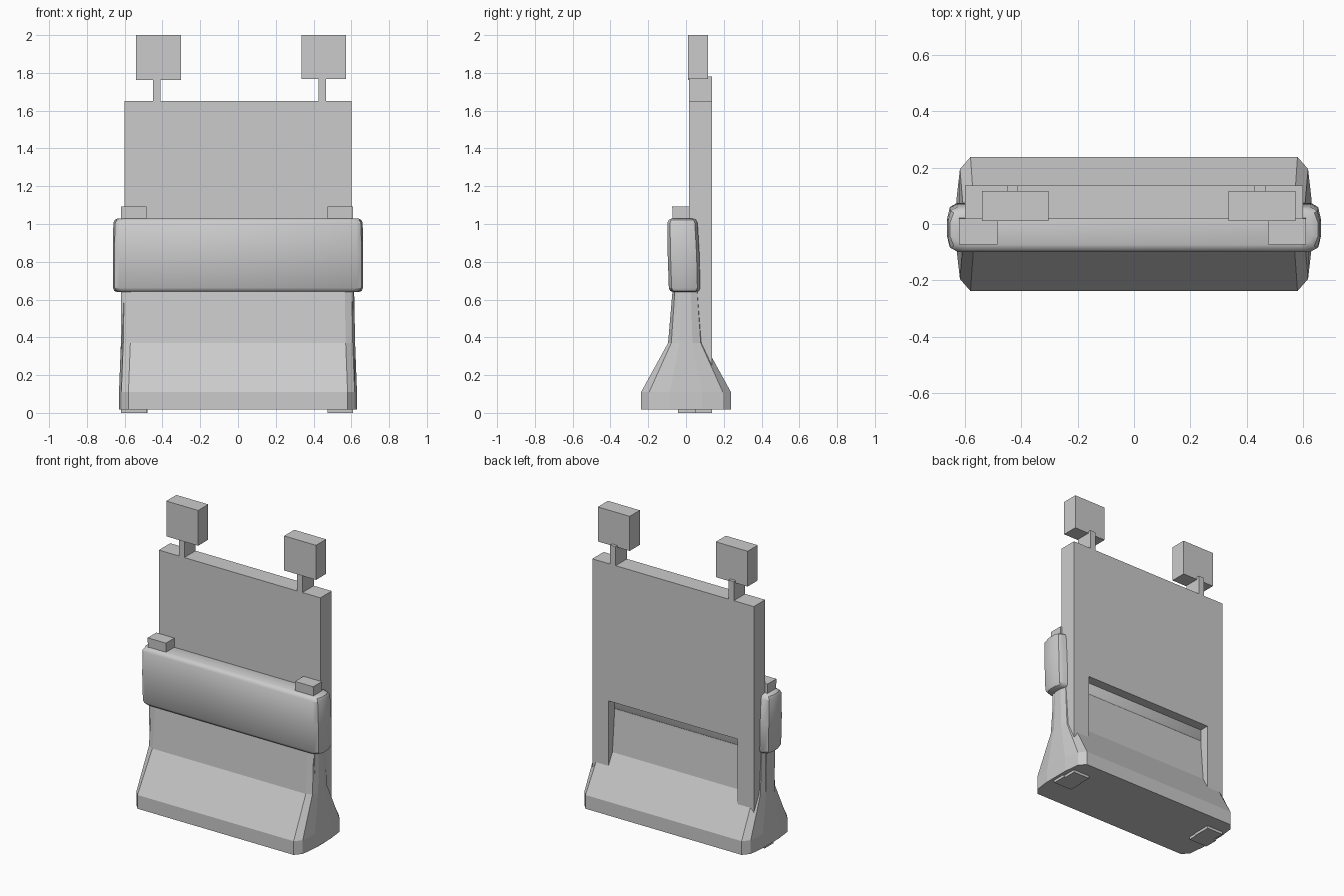
import bpy, bmesh, math

if "Cube" in bpy.data.objects:
    bpy.data.objects.remove(bpy.data.objects["Cube"])


def finish(name, bm, smooth=False):
    bmesh.ops.recalc_face_normals(bm, faces=bm.faces)
    mesh = bpy.data.meshes.new(name)
    bm.to_mesh(mesh)
    bm.free()
    ob = bpy.data.objects.new(name, mesh)
    bpy.context.collection.objects.link(ob)
    if smooth:
        bpy.context.view_layer.objects.active = ob
        ob.select_set(True)
        bpy.ops.object.shade_smooth_by_angle(angle=math.radians(35))
        ob.select_set(False)
    return ob


def loft(name, levels, smooth=False):
    """Stack of rings; each level is (z, list of xy points)."""
    bm = bmesh.new()
    rings = [[bm.verts.new((x, y, z)) for x, y in pts] for z, pts in levels]
    for a, b in zip(rings, rings[1:]):
        n = len(a)
        for i in range(n):
            j = (i + 1) % n
            bm.faces.new((a[i], a[j], b[j], b[i]))
    bm.faces.new(rings[0])
    bm.faces.new(rings[-1])
    return finish(name, bm, smooth)


def plan(w, h, cy=0.0, c=0.05):
    """Rectangle with faceted, bulging ends: half width w, half depth h."""
    quarter = [(w, 0.36 * h), (w - 0.25 * c, 0.82 * h), (w - c, h)]
    half = quarter + [(-x, y) for x, y in reversed(quarter)]
    return [(x, y + cy) for x, y in half + [(-x, -y) for x, y in half]]


def rect(x0, x1, y0, y1):
    return [(x0, y0), (x1, y0), (x1, y1), (x0, y1)]


def box(name, x0, x1, y0, y1, z0, z1):
    return loft(name, [(z, rect(x0, x1, y0, y1)) for z in (z0, z1)])


# flared barrier body
loft("barrier_body", [(0.018, plan(0.63, 0.238)), (0.11, plan(0.63, 0.238)),
                      (0.37, plan(0.62, 0.095)), (0.64, plan(0.615, 0.072)),
                      (1.0, plan(0.61, 0.05))])

# padded band around the top, leaning slightly forward
loft("padded_band", [(0.640, plan(0.640, 0.060, -0.008)),
                     (0.646, plan(0.655, 0.076, -0.008)),
                     (0.662, plan(0.662, 0.083, -0.008, 0.035)),
                     (0.84, plan(0.663, 0.084, -0.013, 0.035)),
                     (1.005, plan(0.660, 0.080, -0.019, 0.035)),
                     (1.022, plan(0.652, 0.072, -0.019)),
                     (1.030, plan(0.635, 0.055, -0.019))], smooth=True)

# back panel with two legs
bm = bmesh.new()
outline = [(-0.6, 0), (-0.48, 0), (-0.48, 0.73), (0.48, 0.73), (0.48, 0),
           (0.6, 0), (0.6, 1.652), (-0.6, 1.652)]
face = bm.faces.new([bm.verts.new((x, 0.017, z)) for x, z in outline])
ext = bmesh.ops.extrude_face_region(bm, geom=[face], use_keep_orig=True)
bmesh.ops.translate(bm, vec=(0, 0.12, 0),
                    verts=[v for v in ext["geom"] if isinstance(v, bmesh.types.BMVert)])
finish("back_panel", bm)

# leaning support columns, seen as feet below and caps above
for side, x0, x1 in (("left", -0.62, -0.485), ("right", 0.475, 0.61)):
    loft(side + "_column", [(0.0, rect(x0, x1, -0.042, 0.05)),
                            (1.092, rect(x0, x1, -0.073, 0.019))])

# lamps on short posts
for side, px, x0, z0 in (("left", -0.431, -0.54, 1.763), ("right", 0.447, 0.336, 1.768)):
    box(side + "_lamp_post", px - 0.02, px + 0.02, 0.017, 0.137, 1.64, 1.78)
    box(side + "_lamp", x0, x0 + 0.237, 0.01, 0.117, z0, 2.0)
